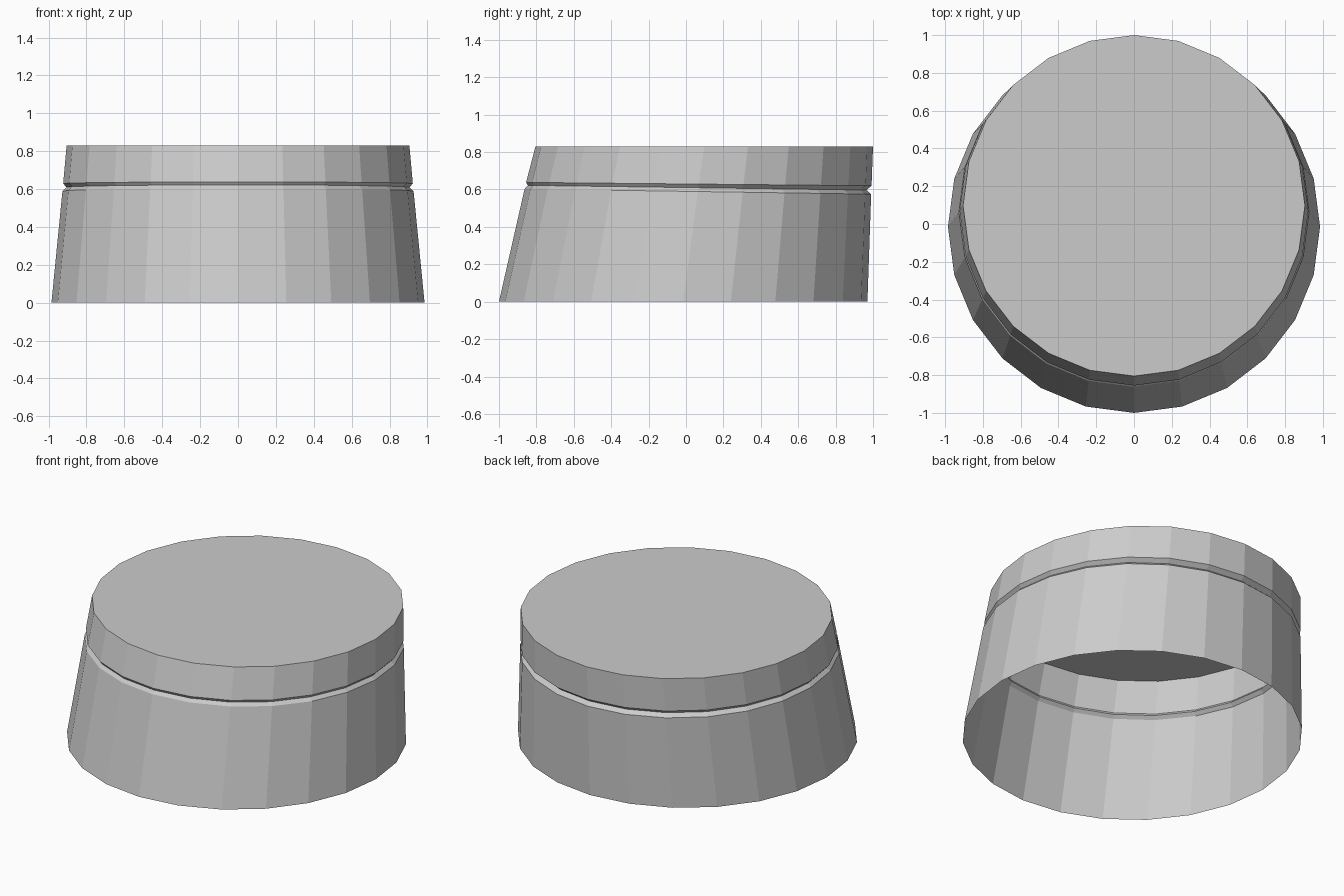
import bpy, bmesh
from math import sin, cos, tau

if "Cube" in bpy.data.objects:
    bpy.data.objects.remove(bpy.data.objects["Cube"])

SIDES = 24
# Each ring: radius in x, y at front, y at back, z at front, z at back
RINGS = [
    (0.985, -1.00, 0.97, 0.00, 0.00),     # open base
    (0.927, -0.863, 0.99, 0.603, 0.575),  # lower lip of groove
    (0.905, -0.845, 0.965, 0.622, 0.597), # bottom of groove
    (0.923, -0.855, 0.992, 0.638, 0.62),  # upper lip of groove
    (0.905, -0.805, 1.00, 0.83, 0.83),    # top edge
]


def ring(bm, rx, y0, y1, z0, z1):
    verts = []
    for i in range(SIDES):
        a = tau * i / SIDES
        t = (1 + sin(a)) / 2
        verts.append(bm.verts.new((rx * cos(a), y0 + (y1 - y0) * t, z0 + (z1 - z0) * t)))
    return verts


# Leaning hollow shell with a tilted groove and a flat top
bm = bmesh.new()
loops = [ring(bm, *r) for r in RINGS]
for low, high in zip(loops, loops[1:]):
    for i in range(SIDES):
        j = (i + 1) % SIDES
        bm.faces.new((low[i], low[j], high[j], high[i]))
bm.faces.new(loops[-1])

mesh = bpy.data.meshes.new("grooved_cap")
bm.to_mesh(mesh)
bm.free()
cap = bpy.data.objects.new("grooved_cap", mesh)
bpy.context.collection.objects.link(cap)
